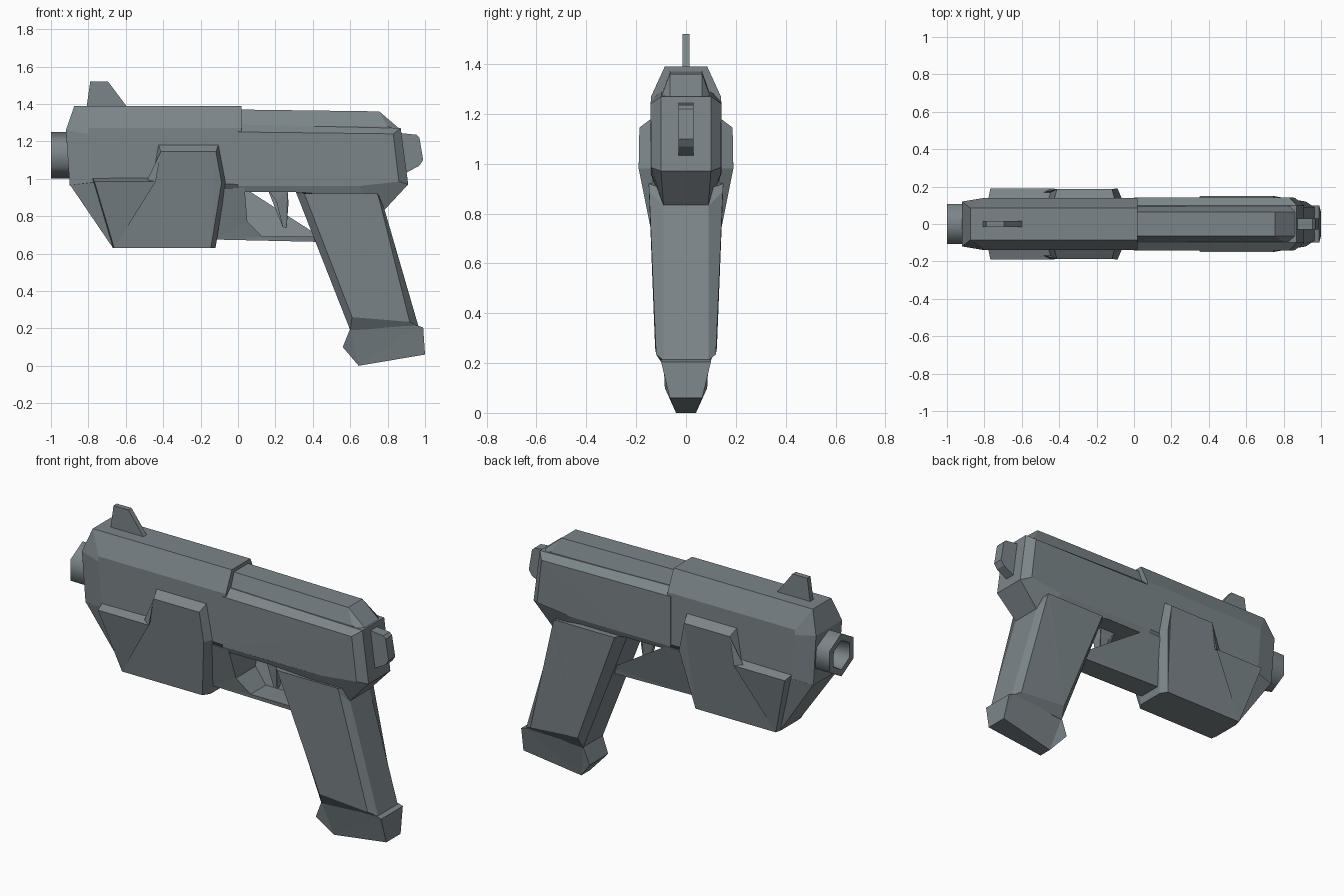
import bpy, bmesh, math

metal = bpy.data.materials.new("slate_grey")
metal.diffuse_color = (0.2, 0.235, 0.25, 1)


def finish(name, bm):
    bmesh.ops.recalc_face_normals(bm, faces=bm.faces)
    mesh = bpy.data.meshes.new(name)
    bm.to_mesh(mesh)
    bm.free()
    mesh.materials.append(metal)
    ob = bpy.data.objects.new(name, mesh)
    bpy.context.collection.objects.link(ob)
    return ob


def shell(name, *loops):
    """Solid mirrored in y. Each loop is a side outline of (x, z, half_width);
    later loops lie further out, which gives chamfered flanks."""
    bm = bmesh.new()
    stack = [[(x, -w, z) for x, z, w in lp] for lp in reversed(loops)]
    stack += [[(x, w, z) for x, z, w in lp] for lp in loops]
    rings = [[bm.verts.new(p) for p in lp] for lp in stack]
    n = len(rings[0])
    for a, b in zip(rings, rings[1:]):
        for i in range(n):
            j = (i + 1) % n
            bm.faces.new((a[i], a[j], b[j], b[i]))
    caps = [bm.faces.new(rings[0]), bm.faces.new(rings[-1])]
    bmesh.ops.triangulate(bm, faces=caps)
    return finish(name, bm)


# Front half of the upper body
shell("front_slide",
      [(-.875, 1.39, .085), (.02, 1.39, .085), (.02, .93, .12), (-.9, .965, .115), (-.92, 1.26, .12)],
      [(-.80, 1.27, .14), (.02, 1.27, .14), (.02, .97, .14), (-.78, .98, .14), (-.80, 1.24, .14)])

# Rear half with its ledge, and the raised ridge on top
shell("rear_body",
      [(0, 1.29, .10), (.87, 1.27, .10), (.91, .97, .10), (.78, .83, .09), (.3, .93, .13), (0, .93, .13)],
      [(0, 1.25, .142), (.83, 1.24, .142), (.86, .985, .14), (.64, .96, .14), (.3, .96, .142), (0, .96, .142)])
shell("top_ridge",
      [(0, 1.37, .065), (.755, 1.36, .065), (.86, 1.27, .065), (0, 1.25, .065)],
      [(0, 1.285, .095), (.80, 1.28, .095), (.84, 1.265, .095), (0, 1.255, .095)])

# Lower nose and the stepped armour block around it
shell("lower_nose",
      [(-.9, .97, .115), (-.67, .632, .09), (-.2, .64, .09), (-.2, .98, .135), (-.78, .98, .138)])
shell("side_armour",
      [(-.78, 1.005, .13), (-.455, 1.005, .14), (-.425, 1.18, .14), (-.105, 1.18, .14),
       (-.065, .98, .135), (-.12, .63, .08), (-.67, .63, .08)],
      [(-.768, .985, .19), (-.44, .985, .19), (-.412, 1.145, .187), (-.118, 1.145, .187),
       (-.088, .98, .19), (-.145, .63, .12), (-.662, .63, .12)])

# Trigger guard and trigger
shell("trigger_guard",
      [(-.13, .675, .07), (.45, .662, .065), (.44, .69, .07), (.13, .69, .07),
       (.05, .77, .09), (.035, .95, .138), (-.13, .95, .138)])
shell("trigger",
      [(.16, .94, .03), (.205, .88, .03), (.24, .74, .015), (.26, .735, .015),
       (.27, .87, .03), (.265, .94, .03)])

# Grip with chamfered edges, and its base
shell("grip",
      [(.305, .94, .09), (.76, .90, .09), (.785, .83, .09), (.965, .21, .09), (.60, .19, .09)],
      [(.355, .92, .15), (.745, .92, .15), (.755, .89, .148), (.918, .235, .12), (.61, .26, .124)])
shell("grip_base",
      [(.60, .20, .09), (.96, .215, .1), (.99, .205, .1), (1.0, .06, .065), (.645, 0, .04), (.56, .1, .085)])

# Hammer at the back and sight on top
shell("hammer",
      [(.86, 1.245, .03), (.955, 1.235, .03), (.97, 1.22, .03), (.99, 1.10, .03), (.97, 1.07, .03), (.86, 1.01, .03)])
shell("front_sight",
      [(-.81, 1.38, .015), (-.79, 1.52, .015), (-.695, 1.52, .015), (-.59, 1.38, .015)])

# Hollow hexagonal muzzle: outer wall, rim, bore, bore floor
bm = bmesh.new()
rings = []
for x, r in ((-.88, .125), (-1, .125), (-1, .085), (-.90, .07)):
    rings.append([bm.verts.new((x, r * math.sin(k * math.pi / 3), 1.125 + r * math.cos(k * math.pi / 3)))
                  for k in range(6)])
for a, b in zip(rings, rings[1:]):
    for i in range(6):
        j = (i + 1) % 6
        bm.faces.new((a[i], a[j], b[j], b[i]))
bm.faces.new(rings[0])
bm.faces.new(rings[-1])
muzzle = finish("muzzle", bm)
bpy.ops.object.select_all(action='DESELECT')
muzzle.select_set(True)
bpy.context.view_layer.objects.active = muzzle
bpy.ops.object.shade_smooth_by_angle(angle=math.radians(65))
